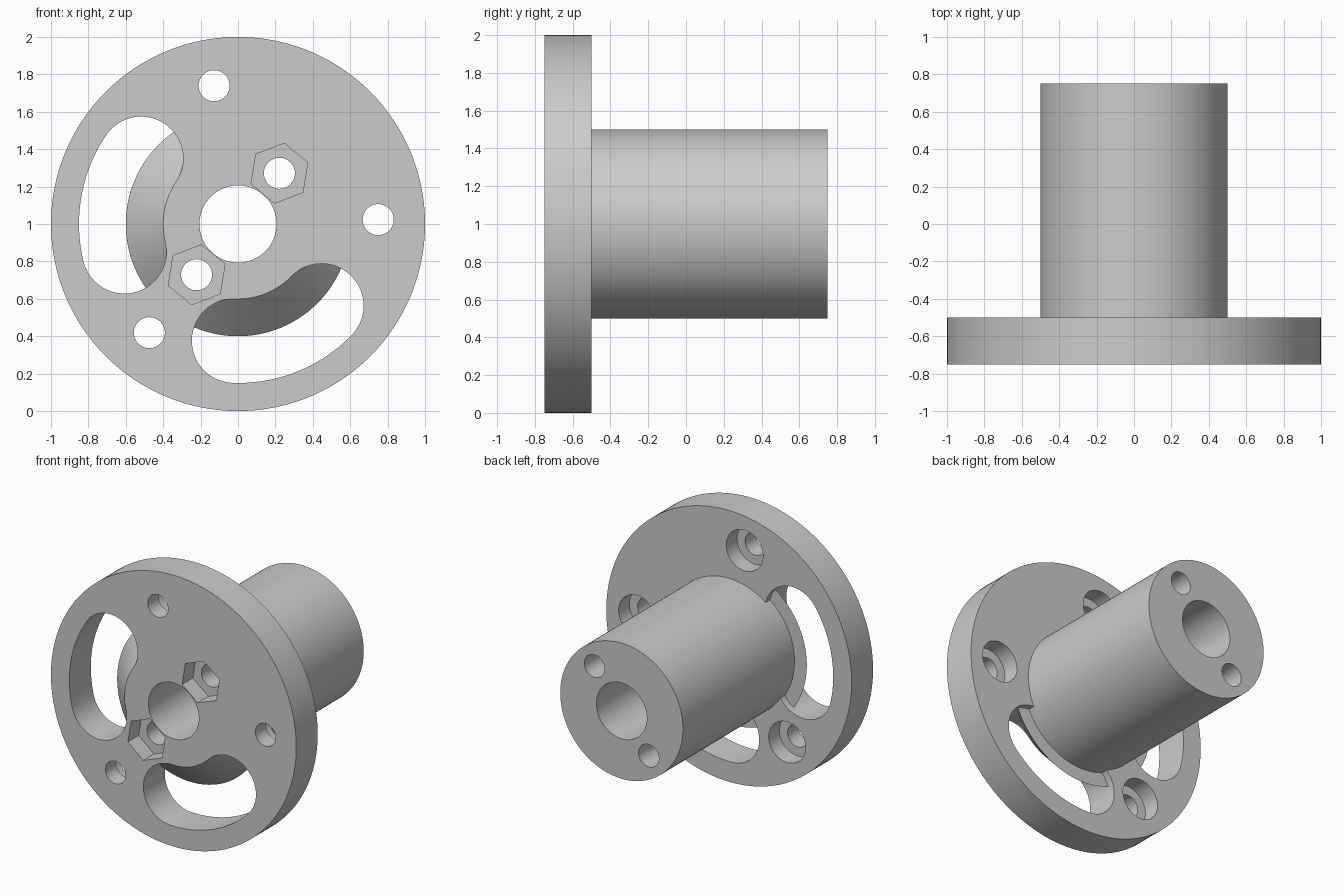
import bpy, bmesh
from math import sin, cos, radians

cube = bpy.data.objects.get("Cube")
if cube:
    bpy.data.objects.remove(cube, do_unlink=True)

FRONT, FLANGE_BACK, SHAFT_END = -0.75, -0.5, 0.75
AXIS = 50.8          # symmetry axis of the hole pattern, in degrees

grey = bpy.data.materials.new("plain grey")
grey.use_nodes = True
grey.diffuse_color = (0.6, 0.6, 0.6, 1)
grey.node_tree.nodes["Principled BSDF"].inputs["Base Color"].default_value = (0.6, 0.6, 0.6, 1)


def polar(r, deg, centre=(0, 1)):
    a = radians(deg)
    return centre[0] + r * cos(a), centre[1] + r * sin(a)


def arc(r, start, end, steps, centre=(0, 1)):
    return [polar(r, start + (end - start) * i / steps, centre) for i in range(steps + 1)]


def circle(r, centre=(0, 1), sides=64, turn=0):
    return arc(r, turn, turn + 360, sides, centre)[:-1]


def loft(name, sections):
    """Closed solid through (outline, y) sections with equal point counts."""
    bm = bmesh.new()
    rings = [[bm.verts.new((x, y, z)) for x, z in pts] for pts, y in sections]
    for lower, upper in zip(rings, rings[1:]):
        for i in range(len(lower)):
            j = (i + 1) % len(lower)
            bm.faces.new((lower[i], lower[j], upper[j], upper[i]))
    bm.faces.new(rings[0])
    bm.faces.new(rings[-1])
    bmesh.ops.recalc_face_normals(bm, faces=bm.faces)
    mesh = bpy.data.meshes.new(name)
    bm.to_mesh(mesh)
    bm.free()
    mesh.materials.append(grey)
    obj = bpy.data.objects.new(name, mesh)
    bpy.context.collection.objects.link(obj)
    return obj


def combine(target, tool, operation):
    mod = target.modifiers.new(operation.lower(), "BOOLEAN")
    mod.object, mod.operation, mod.solver = tool, operation, "EXACT"
    bpy.context.view_layer.objects.active = target
    bpy.ops.object.modifier_apply(modifier=mod.name)
    bpy.data.objects.remove(tool, do_unlink=True)


def cut(target, outline, y0, y1):
    tool = loft("cutter", [(outline, y0), (outline, y1)])
    tool.hide_render = True
    combine(target, tool, "DIFFERENCE")


# Flange disc
disc = circle(1.0, sides=160)
body = loft("flanged_shaft", [(disc, FRONT), (disc, FLANGE_BACK)])

# Two curved slots, mirrored about the pattern axis
for middle in (AXIS + 119, AXIS - 119):
    a, b = middle - 23.8, middle + 23.8
    slot = arc(0.85, a, b, 28)
    slot += arc(0.225, b, b + 180, 28, polar(0.625, b))[1:]
    slot += arc(0.37, b, a, 28)
    slot += arc(0.225, a + 180, a + 360, 28, polar(0.625, a))[:-1]
    cut(body, slot, FRONT - 0.1, FLANGE_BACK + 0.1)

# Shaft with a conical collar inside the flange
hub = loft("shaft", [(circle(r, sides=128), y) for r, y in
                     ((0.4, FRONT), (0.6, -0.55), (0.5, -0.55), (0.5, SHAFT_END))])
combine(body, hub, "UNION")

# Central bore
cut(body, circle(0.206, sides=96), FRONT - 0.1, SHAFT_END + 0.1)

# Long bolt holes with hexagonal nut pockets
for angle in (AXIS, AXIS + 180):
    spot = polar(0.35, angle)
    cut(body, circle(0.083, spot, 48), FRONT - 0.1, SHAFT_END + 0.1)
    cut(body, circle(0.162, spot, 6, AXIS - 30), FRONT - 0.1, FRONT + 0.125)

# Flange mounting holes, counterbored from the back
for angle in (AXIS - 49, AXIS + 49, AXIS + 180):
    spot = polar(0.75, angle)
    cut(body, circle(0.083, spot, 48), FRONT - 0.1, FLANGE_BACK + 0.1)
    cut(body, circle(0.15, spot, 56), FRONT + 0.125, FLANGE_BACK + 0.1)

# Smooth curved walls, crisp edges
bpy.ops.object.select_all(action="DESELECT")
body.select_set(True)
bpy.context.view_layer.objects.active = body
bpy.ops.object.shade_smooth_by_angle(angle=radians(30))
